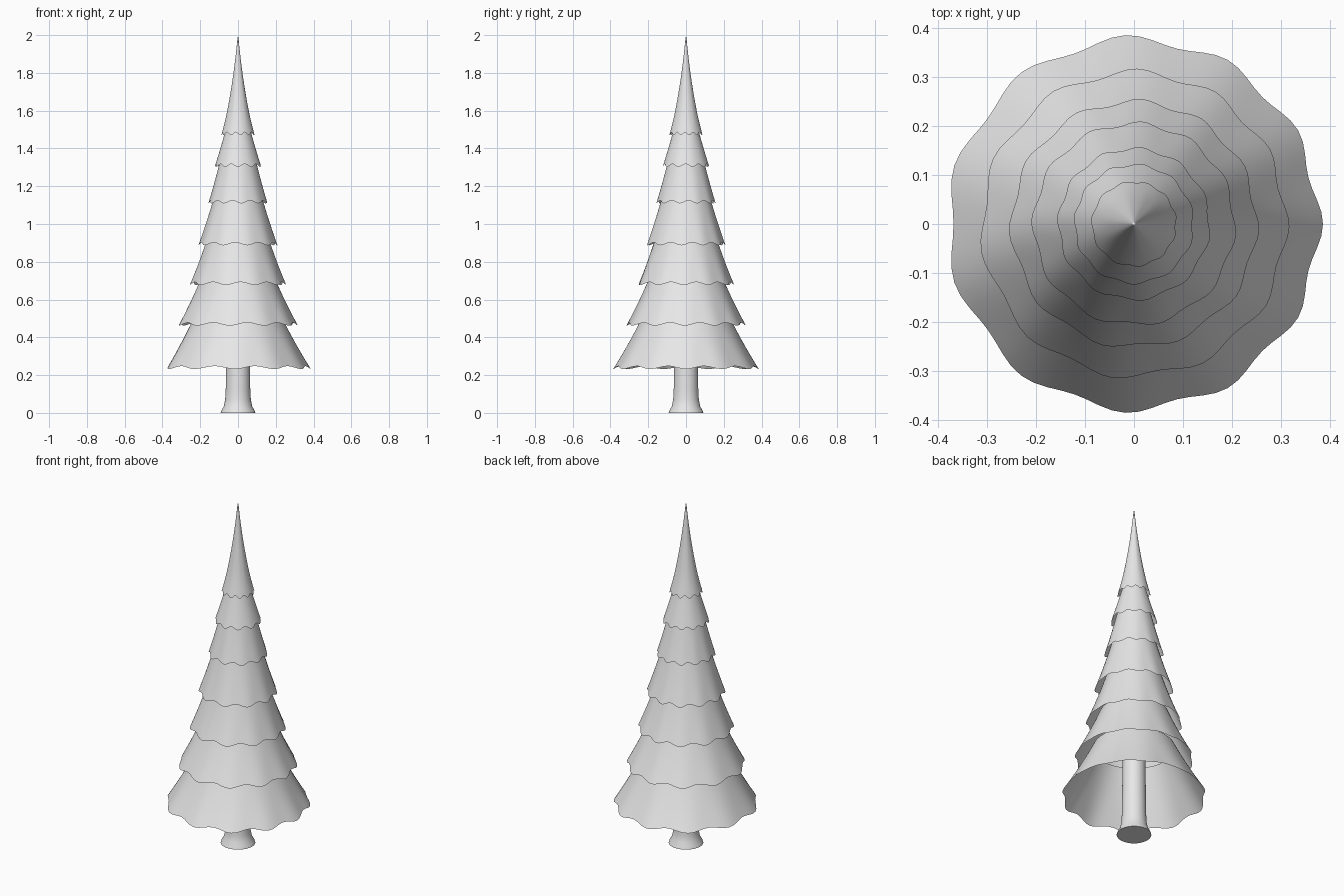
import bpy, bmesh
from math import sin, cos, pi

cube = bpy.data.objects.get("Cube")
if cube:
    bpy.data.objects.remove(cube)

grey = bpy.data.materials.new("plain grey")
grey.use_nodes = True
colour = (0.8, 0.8, 0.8, 1)
grey.diffuse_color = colour
grey.node_tree.nodes["Principled BSDF"].inputs["Base Color"].default_value = colour

SEGMENTS = 88
LOBES = 11


def lathe(name, profile, wave_r=0, wave_z=0, phase=0, cap=False):
    """Turn (radius, z) points into a shell; waves fade out from the first ring."""
    bm = bmesh.new()
    rings = []
    last = len(profile) - 1
    for i, (r, z) in enumerate(profile):
        fade = (1 - i / last) ** 2
        ring = []
        for s in range(SEGMENTS):
            a = 2 * pi * s / SEGMENTS
            wave = cos(LOBES * a) * fade
            # Uneven lobe spacing gives a hand-made look
            b = a - 0.1 * sin(a) + phase
            rad = max(r + wave_r * wave, 0)
            ring.append(bm.verts.new((rad * cos(b), rad * sin(b), z - wave_z * wave)))
        rings.append(ring)
    for low, high in zip(rings, rings[1:]):
        for s in range(SEGMENTS):
            t = (s + 1) % SEGMENTS
            bm.faces.new((low[s], low[t], high[t], high[s]))
    if cap:
        bm.faces.new(rings[0][::-1])
        bm.faces.new(rings[-1])
    bmesh.ops.remove_doubles(bm, verts=bm.verts, dist=1e-5)
    mesh = bpy.data.meshes.new(name)
    bm.to_mesh(mesh)
    bm.free()
    mesh.materials.append(grey)
    obj = bpy.data.objects.new(name, mesh)
    bpy.context.collection.objects.link(obj)
    bpy.ops.object.select_all(action="DESELECT")
    obj.select_set(True)
    bpy.context.view_layer.objects.active = obj
    bpy.ops.object.shade_smooth_by_angle(angle=pi / 4)


# Trunk with a flared foot
lathe("trunk", [(0.092, 0), (0.088, 0.012), (0.075, 0.035), (0.068, 0.07),
                (0.065, 0.12), (0.063, 0.25), (0.06, 0.6)], cap=True)

# Skirt tiers: rim radius, rim height, radius at the next rim
tiers = [(0.377, 0.24, 0.25), (0.31, 0.47, 0.207), (0.25, 0.685, 0.172),
         (0.205, 0.895, 0.134), (0.154, 1.117, 0.101), (0.121, 1.31, 0.071)]
rim_heights = [t[1] for t in tiers] + [1.478]
STEPS = 8
for n, (rim, z0, inner) in enumerate(tiers):
    rise = rim_heights[n + 1] - z0
    profile = []
    for i in range(STEPS + 1):
        t = i / STEPS * 1.28
        bow = 0.03 * rim * t * (1 - t)
        profile.append((rim + (inner - rim) * t - bow, z0 + rise * t))
    lathe(f"branch_tier_{n + 1}", profile, 0.023 * rim, 0.008, 0.5 * n)

# Pointed top tier
lathe("top_tier", [(0.086, 1.478), (0.075, 1.52), (0.063, 1.57), (0.053, 1.62),
                   (0.044, 1.67), (0.034, 1.73), (0.025, 1.79), (0.016, 1.86),
                   (0.009, 1.92), (0.004, 1.97), (0, 2.0)],
      0.002, 0.008, 0.2)
